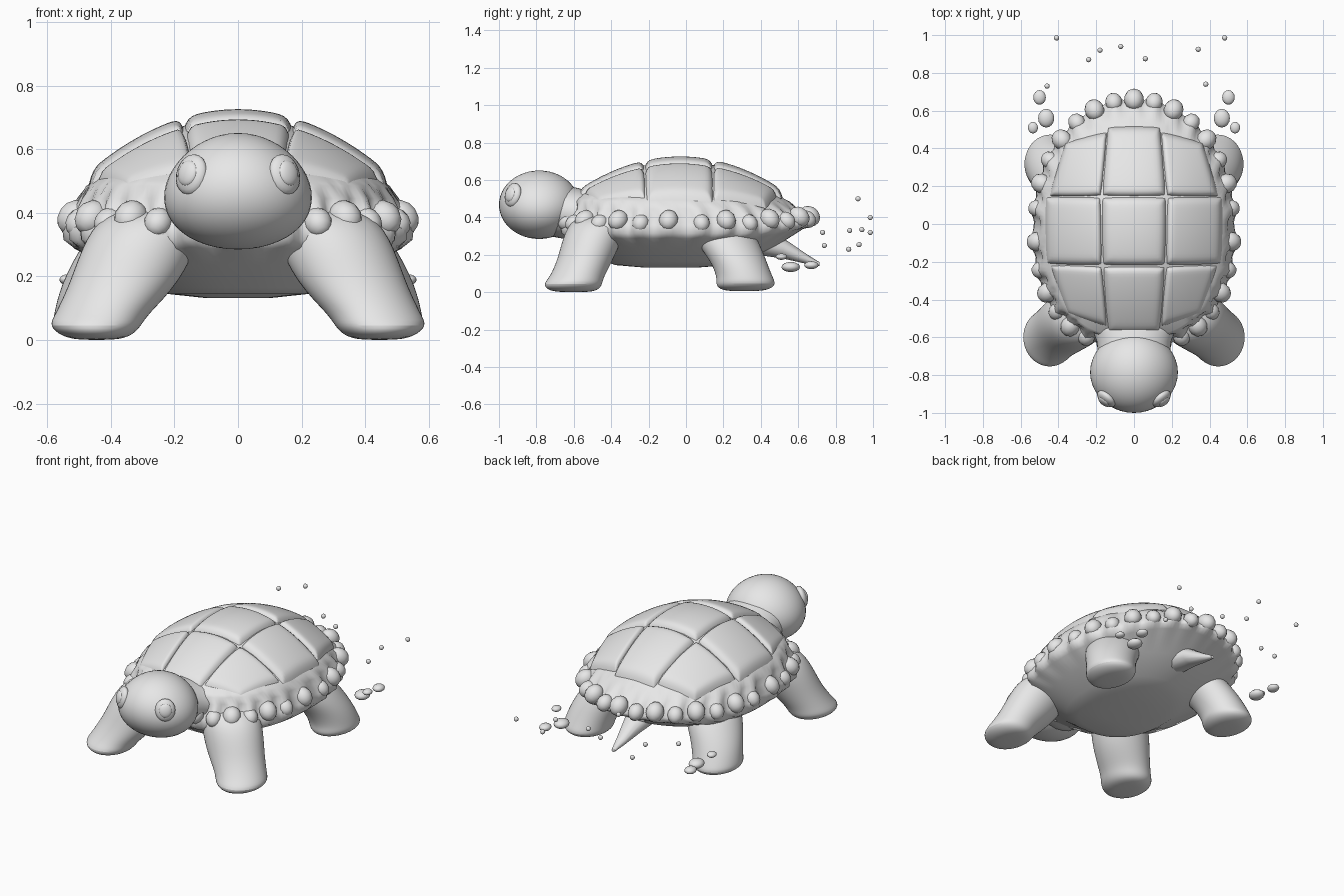
import bpy, bmesh, math
from mathutils import Vector

old = bpy.data.objects.get("Cube")
if old:
    bpy.data.objects.remove(old, do_unlink=True)

grey = bpy.data.materials.new("plain_grey")
grey.use_nodes = True
grey.diffuse_color = (0.8, 0.8, 0.8, 1)
grey.node_tree.nodes["Principled BSDF"].inputs["Base Color"].default_value = (0.8, 0.8, 0.8, 1)


def finish(name, bm, levels=0, angle=50):
    bmesh.ops.recalc_face_normals(bm, faces=bm.faces)
    mesh = bpy.data.meshes.new(name)
    bm.to_mesh(mesh)
    bm.free()
    mesh.materials.append(grey)
    ob = bpy.data.objects.new(name, mesh)
    bpy.context.collection.objects.link(ob)
    if levels:
        ob.modifiers.new("Smooth", 'SUBSURF').levels = levels
    bpy.ops.object.select_all(action='DESELECT')
    ob.select_set(True)
    bpy.context.view_layer.objects.active = ob
    bpy.ops.object.shade_smooth_by_angle(angle=math.radians(angle))
    return ob


def loft(bm, rings):
    """Skin a list of point rings and cap both ends."""
    loops = [[bm.verts.new(p) for p in ring] for ring in rings]
    n = len(loops[0])
    for a, b in zip(loops, loops[1:]):
        for i in range(n):
            j = (i + 1) % n
            bm.faces.new((a[i], a[j], b[j], b[i]))
    bm.faces.new(loops[0])
    bm.faces.new(loops[-1])


def ellipsoid(name, pos, size, facing=None, seg=20):
    bm = bmesh.new()
    bmesh.ops.create_uvsphere(bm, u_segments=seg, v_segments=seg // 2, radius=1)
    bmesh.ops.scale(bm, vec=size, verts=bm.verts)
    ob = finish(name, bm, angle=80)
    ob.location = pos
    if facing:
        ob.rotation_euler = Vector(facing).to_track_quat('Z', 'Y').to_euler()
    return ob


def oval(a, rx, ry):
    """Oval that is squarer and slightly longer at the front."""
    c, s = math.cos(a), math.sin(a)
    if s < 0:
        ry *= 1.02
    e = 1 if s > 0 else 0.8
    return (rx * math.copysign(abs(c) ** e, c), ry * math.copysign(abs(s) ** e, s))


def rim_lift(y):
    return 0.2 * max(0, y - 0.35)


def dome(x, y):
    return 0.70 - 0.26 * ((x / 0.54) ** 2 + ((y + 0.03) / 0.66) ** 2)


# Body: shell base, edge cells, fluted skirt and belly in one loft
KNOBS = 30
SEG = KNOBS * 6
rings = []
for f in (0.05, 0.3, 0.55, 0.75):
    ring = []
    for i in range(SEG):
        a = math.tau * i / SEG
        x, y = 0.54 * f * math.cos(a), 0.66 * f * math.sin(a) - 0.03
        ring.append((x, y, dome(x, y)))
    rings.append(ring)
skirt = [  # rx, ry, centre y, z, fluting, cell bulge, lift
    (0.455, 0.555, -0.03, 0.50, 0, 0, 0), (0.468, 0.565, -0.02, 0.485, 0, 0.02, 0),
    (0.492, 0.59, 0, 0.445, 0.015, 0.02, 0), (0.512, 0.63, 0.01, 0.41, 0.03, 0, 0.1),
    (0.54, 0.665, 0.015, 0.36, 0.03, 0, 0.25), (0.54, 0.66, 0.01, 0.315, 0.02, 0, 0.6),
    (0.515, 0.625, 0, 0.288, 0, 0, 0.9), (0.41, 0.50, -0.02, 0.235, 0, 0, 0.4),
    (0.30, 0.37, -0.06, 0.165, 0, 0, 0), (0.22, 0.30, -0.07, 0.145, 0, 0, 0),
    (0.10, 0.14, -0.08, 0.132, 0, 0, 0)]
for rx, ry, cy, z, flute, cell, lift in skirt:
    ring = []
    for i in range(SEG):
        a = math.tau * i / SEG
        groove = abs(math.cos((a - math.pi / 2) * KNOBS / 4)) ** 24
        k = 1 - flute * math.cos(a * KNOBS) + cell * (1 - groove)
        x, y = oval(a, rx * k, ry * k)
        ring.append((x, y + cy, z + lift * rim_lift(y + cy)))
    rings.append(ring)
bm = bmesh.new()
loft(bm, rings)
finish("shell_body", bm, angle=70)

# Knobs around the rim, leaning up the slope of the skirt
for i in range(KNOBS):
    a = math.tau * (i + 0.5) / KNOBS
    x, y = oval(a, 0.515, 0.645)
    y += 0.015
    big = 0.052 if i % 2 else 0.045
    z = (0.385 if i % 2 else 0.37) + 0.35 * rim_lift(y)
    ellipsoid("rim_knob", (x, y, z), (big, big, big * 1.15), (-x, -y, 0.5), seg=14)


# Raised shell plates, draped over the dome
def plate(name, corners, n=22, thick=0.038):
    p00, p10, p11, p01 = [Vector(c) for c in corners]
    bm = bmesh.new()
    grid = []
    for j in range(n + 1):
        row = []
        for i in range(n + 1):
            u, v = (math.sin(math.pi * (t / n - 0.5)) for t in (i, j))
            edge = max(abs(u), abs(v))
            s = 0.5 + 0.5 * u * (1 - 0.04 * v ** 4)
            t = 0.5 + 0.5 * v * (1 - 0.04 * u ** 4)
            p = p00.lerp(p10, s).lerp(p01.lerp(p11, s), t)
            up = thick * (1 - edge ** 14) - 0.012
            row.append(bm.verts.new((p.x, p.y, dome(p.x, p.y) + up)))
        grid.append(row)
    for j in range(n):
        for i in range(n):
            bm.faces.new((grid[j][i], grid[j][i + 1], grid[j + 1][i + 1], grid[j + 1][i]))
    finish(name, bm, angle=60)


plate("front_centre_plate", [(-0.14, -0.58), (0.14, -0.58), (0.168, -0.222), (-0.168, -0.222)])
plate("middle_centre_plate", [(-0.168, -0.222), (0.168, -0.222), (0.174, 0.145), (-0.174, 0.145)])
plate("rear_centre_plate", [(-0.172, 0.145), (0.172, 0.145), (0.14, 0.515), (-0.14, 0.515)])
for s, side in ((1, "left"), (-1, "right")):
    sides = {
        "front": [(0.14, -0.55), (0.355, -0.48), (0.448, -0.215), (0.168, -0.222)],
        "middle": [(0.168, -0.222), (0.465, -0.215), (0.47, 0.145), (0.174, 0.145)],
        "rear": [(0.172, 0.145), (0.45, 0.145), (0.365, 0.43), (0.14, 0.49)]}
    for row, pts in sides.items():
        plate(side + "_" + row + "_plate", [(s * x, y) for x, y in pts])


# Legs, as stacked ovals: centre x, centre y, z, rx, ry
def leg(name, s, rows):
    bm = bmesh.new()
    loft(bm, [[(s * (cx + rx * math.cos(math.tau * i / 12)),
                cy + ry * math.sin(math.tau * i / 12), z) for i in range(12)]
              for cx, cy, z, rx, ry in rows])
    finish(name, bm, levels=2, angle=60)


front_leg = [(0.26, -0.45, 0.42, 0.15, 0.14), (0.30, -0.49, 0.32, 0.19, 0.17),
             (0.355, -0.535, 0.18, 0.18, 0.155), (0.43, -0.585, 0.08, 0.152, 0.15),
             (0.45, -0.605, 0.045, 0.152, 0.165), (0.445, -0.605, 0.012, 0.115, 0.145),
             (0.445, -0.6, 0, 0.06, 0.08)]
hind_leg = [(0.29, 0.17, 0.38, 0.15, 0.15), (0.34, 0.215, 0.28, 0.17, 0.18),
            (0.41, 0.28, 0.17, 0.155, 0.155), (0.44, 0.315, 0.08, 0.145, 0.155),
            (0.445, 0.32, 0.045, 0.145, 0.168), (0.44, 0.315, 0.017, 0.11, 0.145),
            (0.44, 0.31, 0.005, 0.06, 0.08)]

# Head and neck
bm = bmesh.new()
bmesh.ops.create_uvsphere(bm, u_segments=40, v_segments=24, radius=1)
for v in bm.verts:
    w = 0.231 * (1 - 0.11 * v.co.z)
    v.co = (v.co.x * w, v.co.y * 0.215 - 0.785, v.co.z * 0.183 + 0.468)
finish("head", bm, angle=80)
bm = bmesh.new()
loft(bm, [[(rx * math.cos(math.tau * i / 24), y, z + rz * math.sin(math.tau * i / 24))
           for i in range(24)]
          for y, z, rx, rz in ((-0.78, 0.45, 0.20, 0.15), (-0.66, 0.43, 0.19, 0.145),
                               (-0.58, 0.42, 0.205, 0.14), (-0.45, 0.40, 0.30, 0.13))])
finish("neck", bm, levels=1, angle=80)

# Tail
bm = bmesh.new()
loft(bm, [[(r * 1.2 * math.cos(math.tau * i / 12), y, z + r * math.sin(math.tau * i / 12))
           for i in range(12)]
          for y, z, r in ((0.38, 0.28, 0.08), (0.52, 0.235, 0.055),
                          (0.64, 0.18, 0.027), (0.715, 0.15, 0.01))])
finish("tail", bm, angle=60)

for s, side in ((1, "left"), (-1, "right")):
    leg(side + "_front_leg", s, front_leg)
    leg(side + "_hind_leg", s, hind_leg)
    out = Vector((s * 0.62, -0.75, 0.24)).normalized()
    eye = Vector((s * 0.146, -0.925, 0.52))
    ellipsoid(side + "_eye", eye, (0.058, 0.066, 0.03), out)
    ellipsoid(side + "_pupil", eye + out * 0.019, (0.038, 0.042, 0.018), out)
    # Droplets behind the hind feet
    for x, y, z, r in ((0.535, 0.51, 0.19, 0.028), (0.465, 0.56, 0.135, 0.045),
                       (0.50, 0.67, 0.145, 0.035)):
        ellipsoid(side + "_foot_droplet", (s * x, y, z), (r * 0.95, r * 1.1, r * 0.6), seg=16)

# Scattered small droplets
for x, y, z in ((0.48, 0.985, 0.32), (-0.41, 0.985, 0.4), (-0.18, 0.92, 0.5),
                (-0.07, 0.94, 0.335), (0.06, 0.875, 0.33), (0.34, 0.925, 0.255),
                (-0.24, 0.87, 0.23), (0.38, 0.74, 0.25), (-0.46, 0.73, 0.32)):
    ellipsoid("small_droplet", (x, y, z), (0.014, 0.014, 0.014), seg=12)
